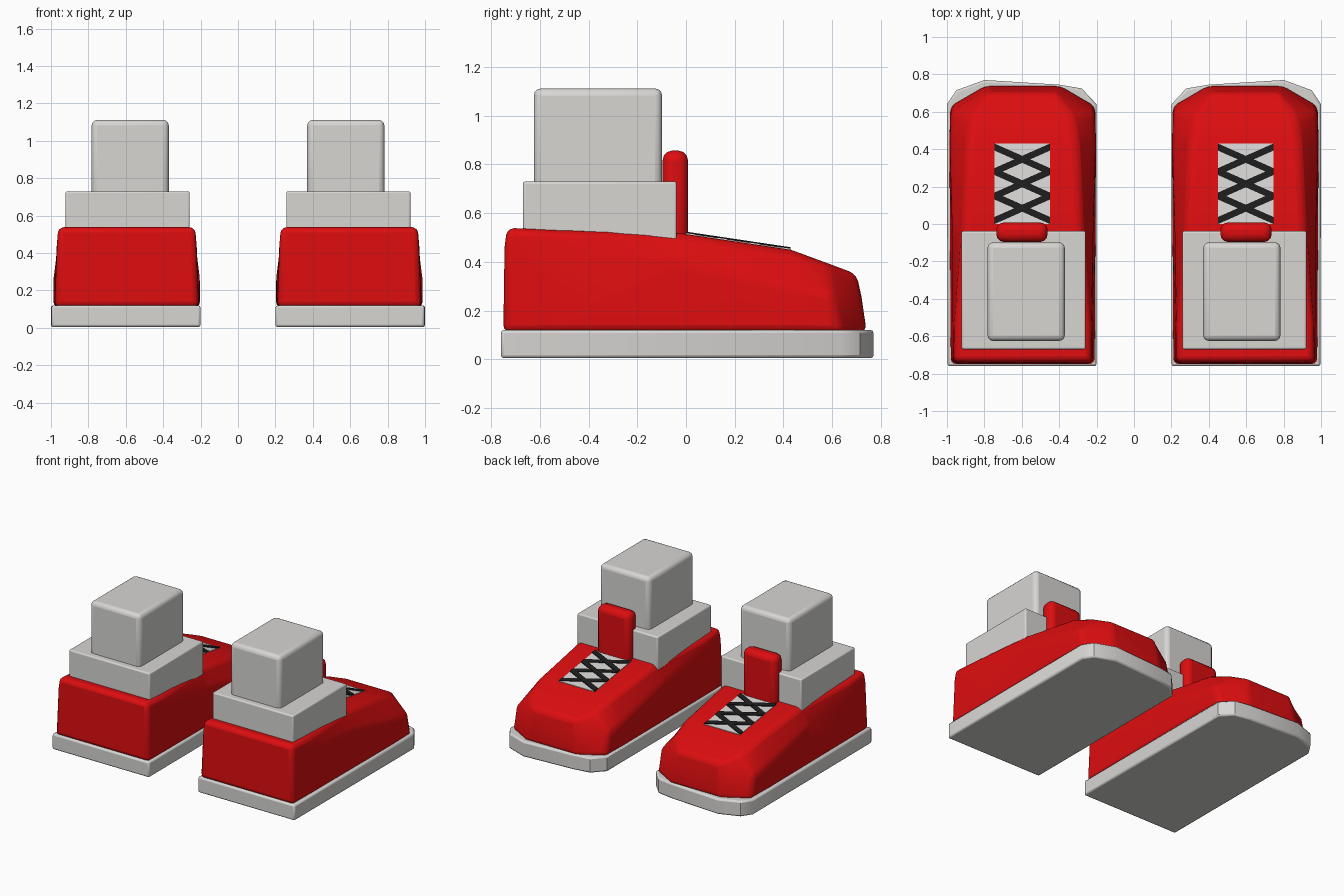
import bpy, bmesh, math
from mathutils import Vector

if "Cube" in bpy.data.objects:
    bpy.data.objects.remove(bpy.data.objects["Cube"])


def colour(name, rgb):
    m = bpy.data.materials.new(name)
    m.diffuse_color = (*rgb, 1)
    m.use_nodes = True
    m.node_tree.nodes["Principled BSDF"].inputs["Base Color"].default_value = m.diffuse_color
    return m


RED = colour("red", (0.72, 0.004, 0.005))
PALE = colour("pale grey", (0.68, 0.67, 0.65))
BLACK = colour("black", (0.012, 0.012, 0.012))
CX = 0.595  # centre line of one shoe


def finish(name, bm, mat, bevel=0, segments=3, angle=30):
    """Bevel the part, mirror it to the other shoe, and smooth it."""
    bmesh.ops.recalc_face_normals(bm, faces=bm.faces)
    me = bpy.data.meshes.new(name)
    bm.to_mesh(me)
    bm.free()
    me.materials.append(mat)
    ob = bpy.data.objects.new(name, me)
    bpy.context.collection.objects.link(ob)
    bpy.ops.object.select_all(action='DESELECT')
    ob.select_set(True)
    bpy.context.view_layer.objects.active = ob
    if bevel:
        b = ob.modifiers.new("round", 'BEVEL')
        b.width, b.segments = bevel, segments
        b.limit_method, b.angle_limit = 'ANGLE', math.radians(angle)
    m = ob.modifiers.new("pair", 'MIRROR')
    m.use_mirror_merge = False
    bpy.ops.object.shade_smooth_by_angle(angle=math.radians(35))
    return ob


def loft(bm, rings):
    """Skin between rings of points and cap both ends."""
    rows = [[bm.verts.new(p) for p in r] for r in rings]
    n = len(rows[0])
    for a, b in zip(rows, rows[1:]):
        for i in range(n):
            j = (i + 1) % n
            bm.faces.new((a[i], a[j], b[j], b[i]))
    bm.faces.new(rows[0])
    bm.faces.new(rows[-1])


def box(name, x, y, z, mat, bevel):
    bm = bmesh.new()
    loft(bm, [[(a, b, h) for a, b in ((x[0], y[0]), (x[1], y[0]), (x[1], y[1]), (x[0], y[1]))] for h in z])
    return finish(name, bm, mat, bevel)


# sole: flat slab with an angled toe
outline = [(0.2, -0.76), (0.997, -0.76), (1, 0.64), (0.95, 0.715), (0.8, 0.77),
           (0.4, 0.745), (0.28, 0.725), (0.2, 0.64)]
bm = bmesh.new()
loft(bm, [[(x, y, z) for x, y in outline] for z in (0.005, 0.12)])
finish("sole", bm, PALE, 0.012, 2, 60)

# upper: sections from heel to toe, each as (y, half width, z) for foot, side and top edges
sections = [
    ((-0.75, 0.385, 0.11), (-0.745, 0.372, 0.46), (-0.735, 0.367, 0.54)),
    ((-0.54, 0.387, 0.11), (-0.54, 0.374, 0.44), (-0.54, 0.362, 0.53)),
    ((-0.04, 0.39, 0.11), (-0.04, 0.376, 0.40), (-0.04, 0.315, 0.52)),
    ((0.43, 0.392, 0.11), (0.43, 0.39, 0.30), (0.43, 0.29, 0.45)),
    ((0.635, 0.388, 0.11), (0.60, 0.385, 0.27), (0.585, 0.265, 0.393)),
    ((0.742, 0.2, 0.11), (0.72, 0.2, 0.26), (0.70, 0.19, 0.35)),
]
bm = bmesh.new()
loft(bm, [[(CX - w, y, z) for y, w, z in s] + [(CX + w, y, z) for y, w, z in reversed(s)]
          for s in sections])
finish("upper", bm, RED, 0.03, 3, 25)

# ankle collar, leg and tongue
box("collar", (0.258, 0.922), (-0.67, -0.038), (0.48, 0.73), PALE, 0.01)
box("leg", (0.37, 0.783), (-0.625, -0.098), (0.65, 1.112), PALE, 0.03)
box("tongue", (0.462, 0.736), (-0.096, 0.008), (0.42, 0.857), RED, 0.04)


def on_slope(x, y, lift):
    return Vector((x, y, 0.52 - 0.149 * (y + 0.04) + lift))


def slab(bm, corners, low, high):
    loft(bm, [[on_slope(x, y, h) for x, y in corners] for h in (low, high)])


# lace panel lying on the front slope
X0, X1, Y0, Y1 = 0.45, 0.745, 0.0, 0.43
bm = bmesh.new()
slab(bm, [(X0, Y0), (X1, Y0), (X1, Y1), (X0, Y1)], -0.003, 0.004)
finish("lace_panel", bm, PALE)

# crossed laces
bm = bmesh.new()
COUNT, T = 3, 0.019
step = (Y1 - Y0 - 2 * T) / COUNT
for i in range(COUNT):
    a = Y0 + T + i * step
    for k, (ya, yb) in enumerate(((a, a + step), (a + step, a))):
        slab(bm, [(X0, ya - T), (X1, yb - T), (X1, yb + T), (X0, ya + T)], 0.002, 0.008 + 0.002 * k)
finish("laces", bm, BLACK)
